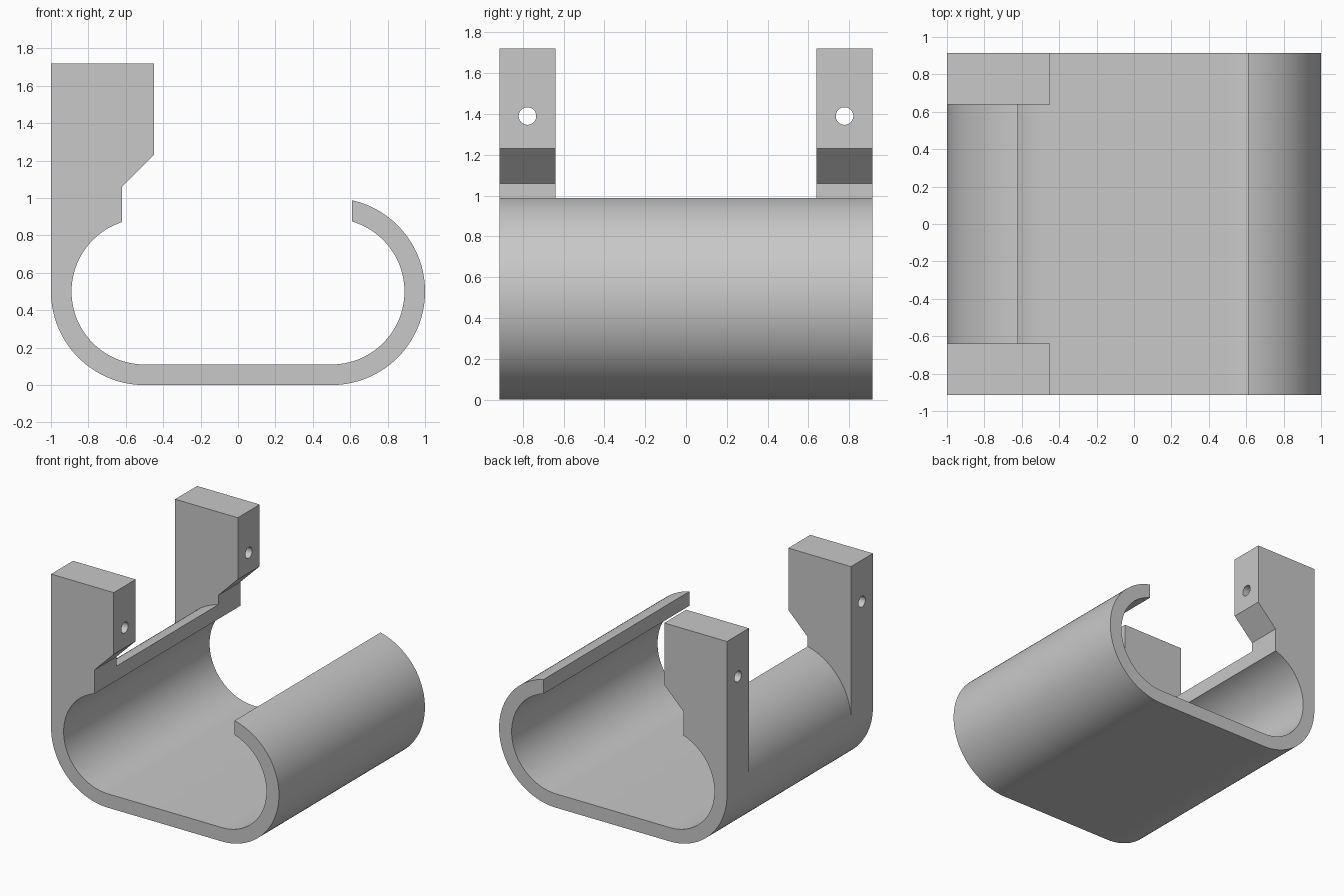
import bpy
import bmesh
from math import acos, cos, sin, pi
from mathutils import Matrix

cube = bpy.data.objects.get("Cube")
if cube:
    bpy.data.objects.remove(cube, do_unlink=True)

# Main dimensions
OUTER, INNER, CENTRE = 0.5, 0.39, 0.5
LEFT_CUT, RIGHT_CUT = -0.62, 0.61
END, TAB = 0.915, 0.64
HOLE_Y, HOLE_Z, HOLE_R = 0.777, 1.39, 0.043
STEPS = 40

grey = bpy.data.materials.new("light grey")
grey.use_nodes = True
colour = (0.58, 0.58, 0.58, 1)
grey.diffuse_color = colour
grey.node_tree.nodes["Principled BSDF"].inputs["Base Color"].default_value = colour


def arc(cx, r, start, stop, steps):
    angles = [start + (stop - start) * i / steps for i in range(steps + 1)]
    return [(cx + r * cos(a), CENTRE + r * sin(a)) for a in angles]


def trough_line(r):
    """Left arc split at its side tangent, then the right arc."""
    top = acos((LEFT_CUT + CENTRE) / r)
    tip = acos((RIGHT_CUT - CENTRE) / r)
    upper = arc(-CENTRE, r, top, pi, STEPS)
    lower = arc(-CENTRE, r, pi, 1.5 * pi, STEPS)
    right = arc(CENTRE, r, -pi / 2, tip, 2 * STEPS)
    return upper, upper + lower[1:] + right


# Cross-sections of the curved trough and of the tab that grows out of it
shared, outside = trough_line(OUTER)
inside = trough_line(INNER)[1]
trough = outside + inside[::-1]
tab = shared + [(-1, 1.72), (-0.45, 1.72), (-0.45, 1.23), (LEFT_CUT, 1.06)]
seam = {frozenset(pair) for pair in zip(shared, shared[1:])}

bm = bmesh.new()


def add_walls(profile, y0, y1, skip):
    for a, b in zip(profile, profile[1:] + profile[:1]):
        if frozenset((a, b)) not in skip:
            corners = [(a, y0), (b, y0), (b, y1), (a, y1)]
            bm.faces.new([bm.verts.new((p[0], y, p[1])) for p, y in corners])


def add_cap(profile, y):
    bm.faces.new([bm.verts.new((x, y, z)) for x, z in profile])


# Trough between the tabs, then one tabbed section at each end
add_walls(trough, -TAB, TAB, set())
for side in (-1, 1):
    add_walls(trough, side * TAB, side * END, seam)
    add_walls(tab, side * TAB, side * END, seam)
    add_cap(trough, side * END)
    add_cap(tab, side * END)
    add_cap(tab, side * TAB)
bmesh.ops.remove_doubles(bm, verts=bm.verts, dist=1e-5)
bmesh.ops.recalc_face_normals(bm, faces=bm.faces)

mesh = bpy.data.meshes.new("trough_with_tabs")
bm.to_mesh(mesh)
bm.free()
mesh.materials.append(grey)
body = bpy.data.objects.new("trough_with_tabs", mesh)
bpy.context.collection.objects.link(body)

# Screw holes through both tabs
bm = bmesh.new()
for side in (-1, 1):
    place = Matrix.Translation((-0.7, side * HOLE_Y, HOLE_Z)) @ Matrix.Rotation(pi / 2, 4, "Y")
    bmesh.ops.create_cone(bm, cap_ends=True, segments=40, radius1=HOLE_R,
                          radius2=HOLE_R, depth=1, matrix=place)
cut_mesh = bpy.data.meshes.new("hole_cutter")
bm.to_mesh(cut_mesh)
bm.free()
cut_mesh.materials.append(grey)
cutter = bpy.data.objects.new("hole_cutter", cut_mesh)
cutter.hide_render = True
bpy.context.collection.objects.link(cutter)

bpy.ops.object.select_all(action="DESELECT")
bpy.context.view_layer.objects.active = body
body.select_set(True)
holes = body.modifiers.new("screw_holes", "BOOLEAN")
holes.operation = "DIFFERENCE"
holes.solver = "EXACT"
holes.object = cutter
bpy.ops.object.modifier_apply(modifier=holes.name)
bpy.data.objects.remove(cutter, do_unlink=True)
bpy.ops.object.shade_smooth_by_angle()
